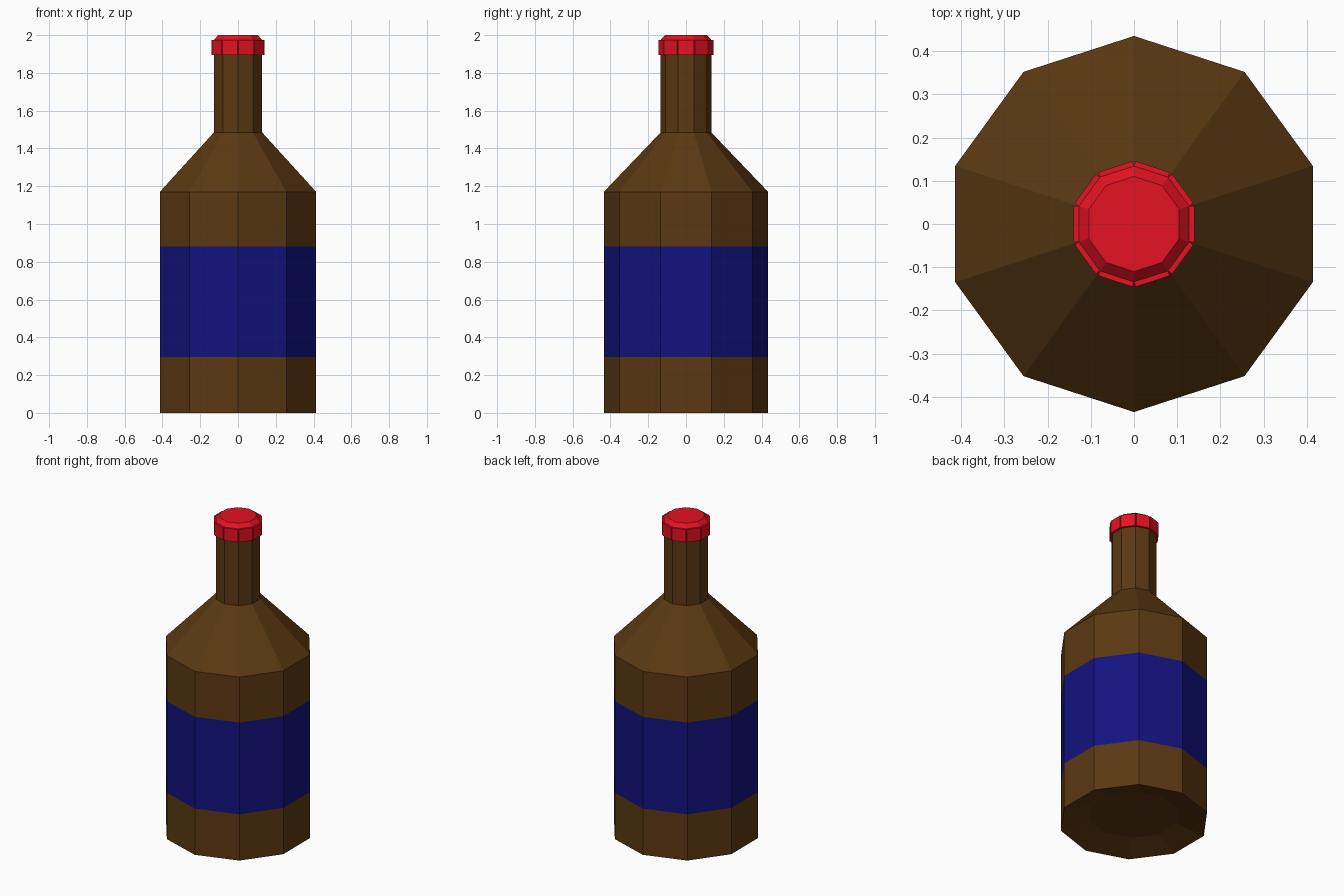
import bpy, bmesh, math

if "Cube" in bpy.data.objects:
    bpy.data.objects.remove(bpy.data.objects["Cube"])

SIDES = 10


def material(name, rgb):
    m = bpy.data.materials.new(name)
    m.diffuse_color = (*rgb, 1)
    m.use_nodes = True
    m.node_tree.nodes["Principled BSDF"].inputs["Base Color"].default_value = m.diffuse_color
    return m


def lathe(name, profile, mat, cap_start=False, cap_end=False, rib=0.0):
    """Ten-sided shell from (radius, z) points, listed bottom to top."""
    bm = bmesh.new()
    rings = []
    for r, z in profile:
        angles = [math.pi / 2 + 2 * math.pi * i / SIDES for i in range(SIDES)]
        rings.append([bm.verts.new((r * math.cos(a), r * math.sin(a), z)) for a in angles])
    bands = []
    for low, high in zip(rings, rings[1:]):
        bands.append([bm.faces.new((low[i], low[(i + 1) % SIDES],
                                    high[(i + 1) % SIDES], high[i]))
                      for i in range(SIDES)])
    if cap_start:
        bm.faces.new(rings[0][::-1])
    if cap_end:
        bm.faces.new(rings[-1])
    bm.normal_update()
    # Push each panel of the first band outward to make ribs
    if rib:
        panels = bmesh.ops.extrude_discrete_faces(bm, faces=bands[0])["faces"]
        for f in panels:
            bmesh.ops.translate(bm, verts=f.verts, vec=f.normal * rib)
    mesh = bpy.data.meshes.new(name)
    bm.to_mesh(mesh)
    bm.free()
    mesh.materials.append(mat)
    obj = bpy.data.objects.new(name, mesh)
    bpy.context.collection.objects.link(obj)
    return obj


glass = material("brown_glass", (0.105, 0.04, 0.006))
paper = material("blue_label", (0.006, 0.006, 0.21))
metal = material("red_cap", (0.78, 0.006, 0.016))

R, NECK = 0.435, 0.134

# Base with recessed underside
lathe("bottle_base", [(0.265, 0.045), (R, 0), (R, 0.295)], glass, cap_start=True)
# Label band
lathe("label", [(R, 0.295), (R, 0.88)], paper)
# Upper body, shoulder and neck
lathe("bottle_top", [(R, 0.88), (R, 1.17), (NECK, 1.485), (NECK, 1.895)], glass)
# Bottle cap with ribbed sides and bevelled top
lathe("cap", [(NECK, 1.895), (NECK, 1.975), (0.11, 2.0)], metal, cap_end=True, rib=0.012)
